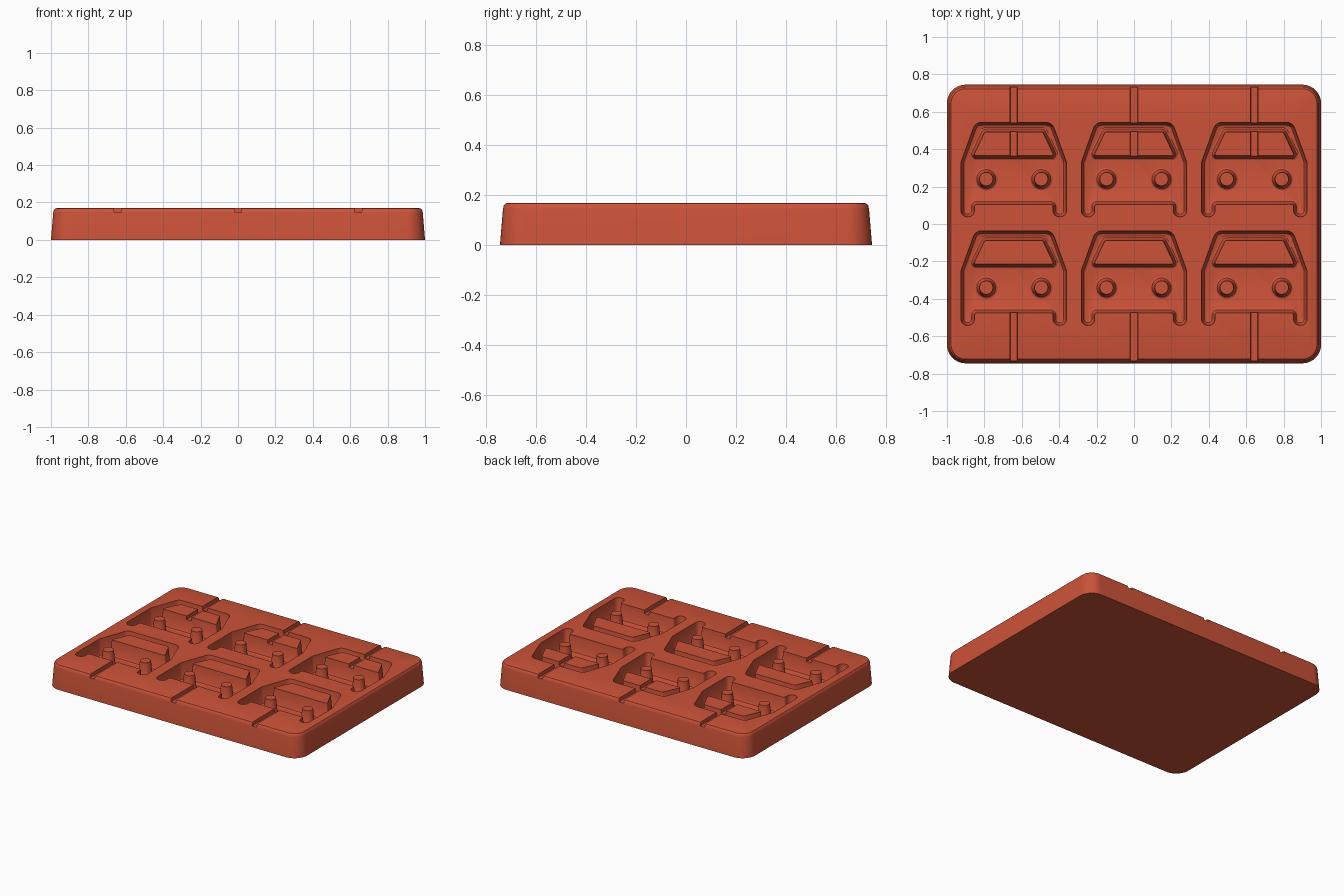
import bpy, bmesh
from math import pi, cos, sin, radians
from mathutils import Vector

cube = bpy.data.objects.get("Cube")
if cube:
    bpy.data.objects.remove(cube, do_unlink=True)

mat = bpy.data.materials.new("terracotta red")
mat.use_nodes = True
colour = (0.60, 0.085, 0.04, 1)
mat.diffuse_color = colour
mat.node_tree.nodes["Principled BSDF"].inputs["Base Color"].default_value = colour

TOP, FLOOR = 0.17, 0.055
COLUMNS = (-0.643, 0, 0.643)
ROWS = (0, -0.58)


def rounded(corners, steps=6):
    """Counter-clockwise outline from (x, y, radius) corners."""
    out = []
    for i, (x, y, r) in enumerate(corners):
        p = Vector((x, y))
        a = (Vector(corners[i - 1][:2]) - p).normalized()
        b = (Vector(corners[(i + 1) % len(corners)][:2]) - p).normalized()
        half = a.angle(b) / 2
        centre = p + (a + b).normalized() * (r / sin(half))
        start, end = p + a * (r / (half and sin(half) / cos(half))), None
        spoke = start - centre
        turn = (pi - 2 * half) * (1 if a.cross(b) < 0 else -1)
        for k in range(steps + 1):
            t = turn * k / steps
            out.append(centre + Vector((spoke.x * cos(t) - spoke.y * sin(t),
                                        spoke.x * sin(t) + spoke.y * cos(t))))
    return out


def inset(outline, d):
    """Move every edge of an outline inwards by d."""
    out = []
    for i, p in enumerate(outline):
        a = (p - outline[i - 1]).normalized()
        b = (outline[(i + 1) % len(outline)] - p).normalized()
        na, nb = Vector((-a.y, a.x)), Vector((-b.y, b.x))
        out.append(p + (na + nb) * (d / (1 + na.dot(nb))))
    return out


def loft(bm, outline, levels, offset=(0, 0)):
    """Closed solid through (inset, z) levels, lowest first."""
    rings = [[bm.verts.new((p.x + offset[0], p.y + offset[1], z))
              for p in inset(outline, d)] for d, z in levels]
    for low, high in zip(rings, rings[1:]):
        for i in range(len(low)):
            bm.faces.new((low[i - 1], low[i], high[i], high[i - 1]))
    bm.faces.new(rings[0][::-1])
    bm.faces.new(rings[-1])


def finish(name, bm):
    bmesh.ops.recalc_face_normals(bm, faces=bm.faces)
    mesh = bpy.data.meshes.new(name)
    bm.to_mesh(mesh)
    bm.free()
    mesh.materials.append(mat)
    obj = bpy.data.objects.new(name, mesh)
    bpy.context.collection.objects.link(obj)
    return obj


def select(obj):
    bpy.ops.object.select_all(action='DESELECT')
    obj.select_set(True)
    bpy.context.view_layer.objects.active = obj


def cut(obj, cutter):
    mod = obj.modifiers.new("cut", 'BOOLEAN')
    mod.operation, mod.solver, mod.object = 'DIFFERENCE', 'EXACT', cutter
    select(obj)
    bpy.ops.object.modifier_apply(modifier=mod.name)


# Tray body with drafted sides and a rounded rim
bm = bmesh.new()
body = rounded([(-1, -.745, .1), (1, -.745, .1), (1, .745, .1), (-1, .745, .1)], 10)
loft(bm, body, [(0, 0), (.012, .145), (.015, .158), (.022, .167), (.033, TOP)])
tray = finish("tray_body", bm)

# Vehicle-shaped cavities
half = [(.21, .105, .012), (.21, .038, .034), (.282, .038, .034),
        (.282, .33, .03), (.205, .543, .045)]
car = rounded(half + [(-x, y, r) for x, y, r in reversed(half)])
bm = bmesh.new()
for cx in COLUMNS:
    for cy in ROWS:
        loft(bm, car, [(.024, FLOOR), (.015, FLOOR + .004), (.009, FLOOR + .014),
                       (0, TOP), (0, TOP + .05)], (cx, cy))
cavities = finish("cavity_cutter", bm)
cavities.hide_render = True

# Stick grooves leading to each cavity from the front and back edges
groove = [(-.018, TOP - .024), (.018, TOP - .024), (.023, TOP + .03), (-.023, TOP + .03)]
bm = bmesh.new()
for cx in COLUMNS:
    for y0, y1 in ((-.8, -.465), (.3, .8)):
        ends = [[bm.verts.new((cx + x, y, z)) for x, z in groove] for y in (y0, y1)]
        for i in range(4):
            bm.faces.new((ends[0][i - 1], ends[0][i], ends[1][i], ends[1][i - 1]))
        bm.faces.new(ends[0])
        bm.faces.new(ends[1][::-1])
grooves = finish("groove_cutter", bm)
grooves.hide_render = True

# Window islands, flush with the tray top
RISE = [(-.024, FLOOR - .005), (-.024, FLOOR), (-.015, FLOOR + .004), (-.009, FLOOR + .014)]
window = rounded([(-.215, .365, .008), (.215, .365, .008),
                  (.155, .492, .012), (-.155, .492, .012)], 4)
islands = []
for cy, row in zip(ROWS, ("back", "front")):
    bm = bmesh.new()
    for cx in COLUMNS:
        loft(bm, window, RISE + [(0, TOP)], (cx, cy))
    islands.append(finish(row + "_window_islands", bm))

# Round headlight posts
disc = [Vector((cos(t * pi / 16), sin(t * pi / 16))) * .036 for t in range(32)]
bm = bmesh.new()
for cx in COLUMNS:
    for cy in ROWS:
        for side in (-.147, .147):
            loft(bm, disc, RISE + [(0, TOP - .005)], (cx + side, cy + .24))
posts = finish("headlight_posts", bm)

# Cut the cavities and grooves, then drop the cutters
cut(tray, cavities)
cut(tray, grooves)
cut(islands[0], grooves)
for cutter in (cavities, grooves):
    bpy.data.objects.remove(cutter, do_unlink=True)

for obj in [tray, posts] + islands:
    select(obj)
    bpy.ops.object.shade_smooth_by_angle(angle=radians(35))
